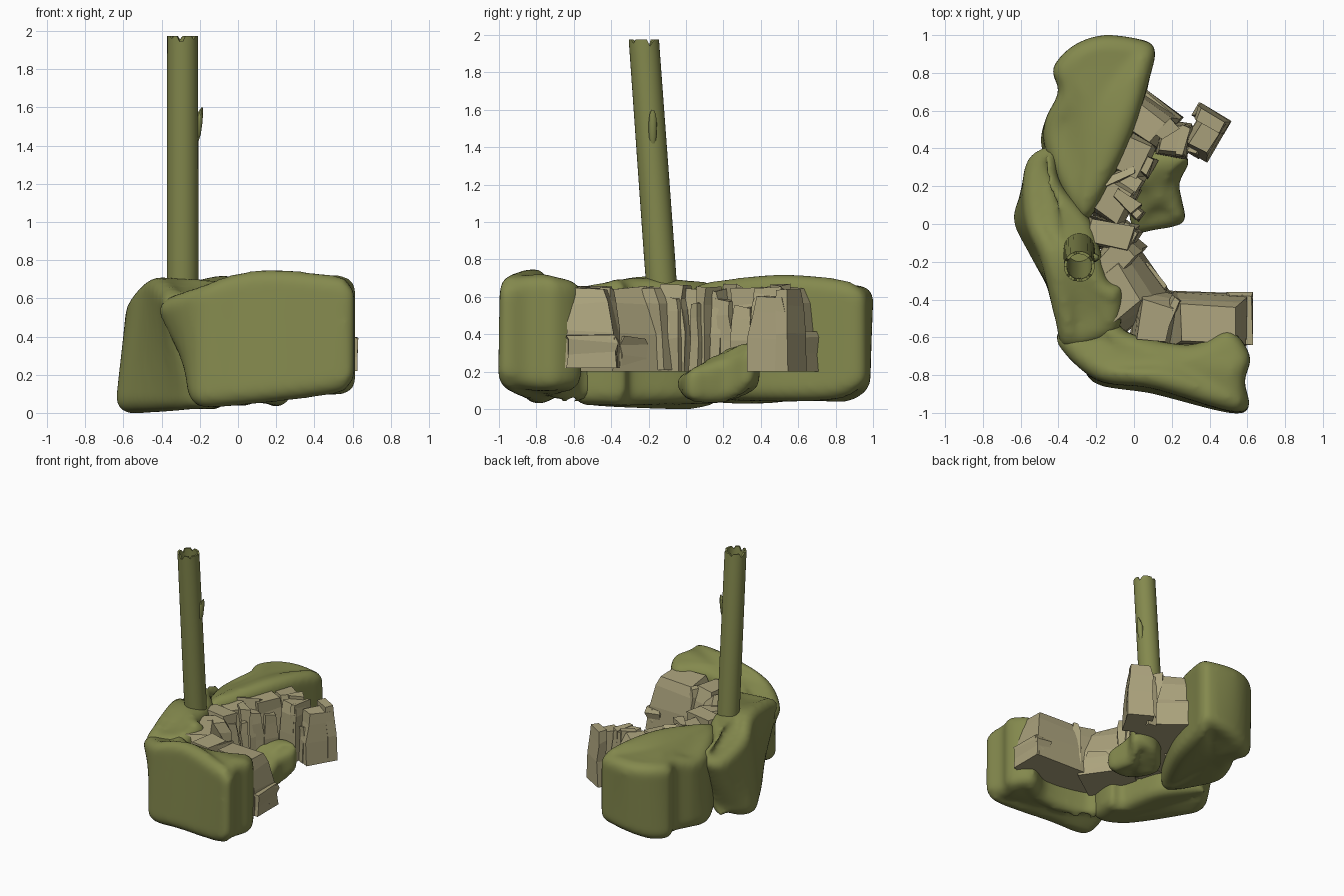
import bpy, bmesh, math, random
from mathutils import Vector

if "Cube" in bpy.data.objects:
    bpy.data.objects.remove(bpy.data.objects["Cube"])

random.seed(4)


def material(name, rgb):
    m = bpy.data.materials.new(name)
    m.diffuse_color = (*rgb, 1)
    m.use_nodes = True
    m.node_tree.nodes["Principled BSDF"].inputs["Base Color"].default_value = m.diffuse_color
    return m


GREEN = material("moss_green", (0.23, 0.25, 0.075))
STONE = material("tan_stone", (0.41, 0.365, 0.205))


def finish(name, bm, mat, smooth_angle=None):
    bmesh.ops.recalc_face_normals(bm, faces=bm.faces)
    me = bpy.data.meshes.new(name)
    bm.to_mesh(me)
    bm.free()
    ob = bpy.data.objects.new(name, me)
    bpy.context.collection.objects.link(ob)
    me.materials.append(mat)
    if smooth_angle:
        bpy.ops.object.select_all(action='DESELECT')
        ob.select_set(True)
        bpy.context.view_layer.objects.active = ob
        bpy.ops.object.shade_smooth_by_angle(angle=math.radians(smooth_angle))
    return ob


def bridge(bm, a, b):
    n = len(a)
    for i in range(n):
        bm.faces.new((a[i], a[(i + 1) % n], b[(i + 1) % n], b[i]))


def catmull(pts, steps):
    out, n = [], len(pts)
    for i in range(n):
        p0, p1, p2, p3 = (Vector(pts[(i + k) % n]) for k in (-1, 0, 1, 2))
        for s in range(steps):
            t = s / steps
            out.append(0.5 * (2 * p1 + (p2 - p0) * t + (2 * p0 - 5 * p1 + 4 * p2 - p3) * t * t
                              + (3 * p1 - p0 - 3 * p2 + p3) * t ** 3))
    return out


def mound(name, pts, radius=0.075, dome=0.015):
    """Pillow-like bank; each point is x, y, top z, bottom z and shift of the foot."""
    pts = [tuple(p) + (0,) * (6 - len(p)) for p in pts]
    s = catmull(pts, 6)
    n = len(s)
    area = sum(s[i][0] * s[(i + 1) % n][1] - s[(i + 1) % n][0] * s[i][1] for i in range(n))
    sign = 1 if area > 0 else -1
    inward = []
    for i in range(n):
        t = s[(i + 1) % n] - s[i - 1]
        inward.append(Vector((-t[1], t[0])).normalized() * sign)
    cx, cy, zt, zb = (sum(p[k] for p in s) / n for k in range(4))
    bm = bmesh.new()
    rings = []

    def ring(top, angle, lerp=0.0):
        vs = []
        for p, q in zip(s, inward):
            r = min(radius, 0.45 * (p[2] - p[3]))
            d, h = r * (1 - math.cos(angle)), r * (1 - math.sin(angle))
            x, y = p[0] + q.x * d, p[1] + q.y * d
            z = p[2] - h if top else p[3] + h
            if not top:
                x, y = x + p[4], y + p[5]
            mid = zt + dome if top else zb
            f = lerp * lerp * (3 - 2 * lerp)
            vs.append(bm.verts.new((x + (cx - x) * lerp, y + (cy - y) * lerp, z + (mid - z) * f)))
        rings.append(vs)

    arc = [k * math.pi / 10 for k in range(6)]
    for lerp in (0.97, 0.8, 0.6, 0.4, 0.2):
        ring(False, arc[-1], lerp)
    for a in reversed(arc):
        ring(False, a)
    for a in arc:
        ring(True, a)
    for lerp in (0.2, 0.4, 0.6, 0.8, 0.97):
        ring(True, arc[-1], lerp)
    for a, b in zip(rings, rings[1:]):
        bridge(bm, a, b)
    bm.faces.new(rings[0])
    bm.faces.new(rings[-1])
    ob = finish(name, bm, GREEN)
    # Even out the surface into one soft skin
    rm = ob.modifiers.new("skin", 'REMESH')
    rm.mode, rm.voxel_size, rm.use_smooth_shade = 'VOXEL', 0.02, True
    sm = ob.modifiers.new("soften", 'SMOOTH')
    sm.factor, sm.iterations = 0.5, 8
    return ob


# Three large banks in a crescent and a small one inside
mound("back_bank", [
    (-.17, 1.0, .66, .07, 0, -.02), (.02, .98, .66, .10), (.11, .93, .66, .10), (.085, .78, .70, .05),
    (-.02, .45, .72, .04, .02, 0), (-.20, .08, .68, .05), (-.29, .02, .66, .05), (-.38, .17, .65, .03),
    (-.47, .40, .61, .03, -.02, 0), (-.47, .55, .61, .04), (-.40, .70, .65, .04), (-.43, .82, .65, .04),
    (-.33, .94, .66, .04, 0, -.02)])
mound("side_bank", [
    (-.57, .33, .56, .03, .0, -.15), (-.42, .41, .60, .05, -.04, -.17), (-.39, .22, .67, .03),
    (-.22, .00, .69, .03), (-.14, -.29, .70, .02), (-.06, -.33, .69, .02), (-.065, -.50, .67, .02),
    (-.12, -.60, .65, .02), (-.36, -.66, .63, .02, .08, .10), (-.42, -.50, .67, .01, .02, .08),
    (-.49, -.20, .71, .0, -.07, .05), (-.58, .03, .62, .0, -.06, 0)],
    dome=0.05)
mound("front_bank", [
    (-.42, -.59, .60, .12, .17, 0), (-.21, -.82, .67, .03, -.02, -.01), (.10, -.87, .75, .05, 0, -.03),
    (.50, -.99, .72, .10, 0, -.01), (.61, -.97, .68, .14), (.585, -.83, .72, .10), (.615, -.70, .71, .10),
    (.50, -.56, .69, .10), (.30, -.64, .69, .07), (-.02, -.58, .66, .03), (-.15, -.49, .63, .05, .05, 0)])
mound("small_bank", [
    (.00, -.04, .19, .09), (.12, -.03, .20, .05), (.265, .01, .22, .04), (.255, .12, .25, .03),
    (.24, .22, .29, .04), (.29, .35, .35, .12), (.12, .39, .35, .09), (-.05, .25, .32, .04),
    (-.03, .10, .25, .04)], radius=0.06)


def rocks(name, specs):
    """Tapered blocks: x, y, width, depth, turn, bottom z, top z, top scale, top shift in local y."""
    bm = bmesh.new()
    for x, y, w, d, turn, z0, z1, taper, oy in specs:
        c, s = math.cos(math.radians(turn)), math.sin(math.radians(turn))
        levels = []
        for t, k in ((0, 0), (0.45, 0.18), (0.8, 0.55), (1, 1)):
            scale = 1 + (taper - 1) * k
            j = 0.012 if t else 0.0
            vs = []
            for sx, sy in ((-1, -1), (1, -1), (1, 1), (-1, 1)):
                lx = sx * w / 2 * scale + random.uniform(-j, j)
                ly = sy * d / 2 * scale + oy * k + random.uniform(-j, j)
                z = z0 + (z1 - z0) * t + random.uniform(-j, j)
                vs.append(bm.verts.new((x + lx * c - ly * s, y + lx * s + ly * c, z)))
            levels.append(vs)
        for a, b in zip(levels, levels[1:]):
            bridge(bm, a, b)
        bm.faces.new(levels[0])
        bm.faces.new(levels[-1])
    return finish(name, bm, STONE)


# Broken stone lining along the inner side of the banks
rocks("front_stones", [
    (.39, -.50, .42, .28, -2, .22, .65, .68, -.03),
    (.56, -.505, .13, .27, 0, .22, .40, .97, 0),
    (.59, -.43, .06, .10, 0, .23, .38, .95, 0),
    (.11, -.49, .22, .28, -12, .22, .65, .70, -.03),
    (.18, -.49, .05, .27, -25, .25, .65, .85, -.01)])
rocks("side_stones", [
    (-.03, -.32, .40, .32, -55, .20, .65, .55, -.08),
    (.09, -.30, .17, .09, -55, .20, .38, .95, 0),
    (-.08, -.16, .18, .26, -40, .21, .65, .70, -.04),
    (-.13, -.06, .28, .16, -12, .20, .66, .80, 0),
    (-.03, -.06, .10, .12, -35, .20, .60, .70, 0)])
rocks("back_stones", [
    (-.12, .13, .24, .24, -30, .20, .64, .72, 0),
    (-.04, .12, .16, .07, -38, .20, .65, .85, 0),
    (.00, .07, .11, .06, -38, .20, .56, .75, 0),
    (-.08, .25, .20, .06, 25, .22, .66, .9, 0),
    (-.02, .22, .14, .14, -35, .20, .58, .70, 0),
    (-.01, .38, .22, .26, -25, .20, .65, .68, -.02),
    (.06, .31, .08, .10, -30, .20, .55, .8, 0),
    (.07, .55, .28, .22, -35, .20, .65, .62, -.02),
    (.10, .57, .26, .18, -38, .20, .42, .85, 0),
    (.21, .45, .17, .19, -8, .20, .64, .72, 0),
    (.26, .44, .05, .18, -18, .24, .65, .85, 0),
    (.17, .50, .12, .06, 35, .24, .66, .85, 0),
    (.38, .47, .16, .24, -30, .20, .60, .65, 0),
    (.41, .56, .20, .08, -30, .20, .64, .75, -.01),
    (.33, .42, .08, .12, -30, .20, .48, .8, 0)])


# Leaning hollow trunk with a jagged rim
def axis_y(z):
    return -.225 + (1.97 - z) * .072


def trunk():
    bm = bmesh.new()
    n = 32
    nicks = {2: .035, 3: .015, 9: .02, 14: .03, 15: .015, 20: .015, 23: .03, 24: .03, 28: .02}

    def ring(r, z, jagged=False):
        vs = []
        for i in range(n):
            a = 2 * math.pi * i / n
            h = z - (nicks.get(i, 0) if jagged else 0)
            vs.append(bm.verts.new((-.29 + r * math.cos(a), axis_y(h) + r * math.sin(a), h)))
        return vs
    rings = [ring(.081, .45), ring(.083, .8), ring(.082, 1.4), ring(.081, 1.9),
             ring(.081, 1.975, True), ring(.066, 1.975, True), ring(.065, 1.9), ring(.065, .70)]
    for a, b in zip(rings, rings[1:]):
        bridge(bm, a, b)
    bm.faces.new(rings[0])
    bm.faces.new(rings[-1])
    return finish("hollow_trunk", bm, GREEN, 40)


trunk()

# Short snapped branch on the trunk
bm = bmesh.new()
levels = []
for x, z, rx, ry in ((-.218, 1.42, .010, .014), (-.212, 1.46, .017, .022), (-.208, 1.53, .023, .023),
                     (-.197, 1.575, .013, .018), (-.188, 1.60, .004, .007)):
    levels.append([bm.verts.new((x + rx * math.cos(k * math.pi / 5), -.178 + ry * math.sin(k * math.pi / 5), z))
                   for k in range(10)])
for a, b in zip(levels, levels[1:]):
    bridge(bm, a, b)
bm.faces.new(levels[0])
bm.faces.new(levels[-1])
finish("branch_stub", bm, GREEN, 40)
